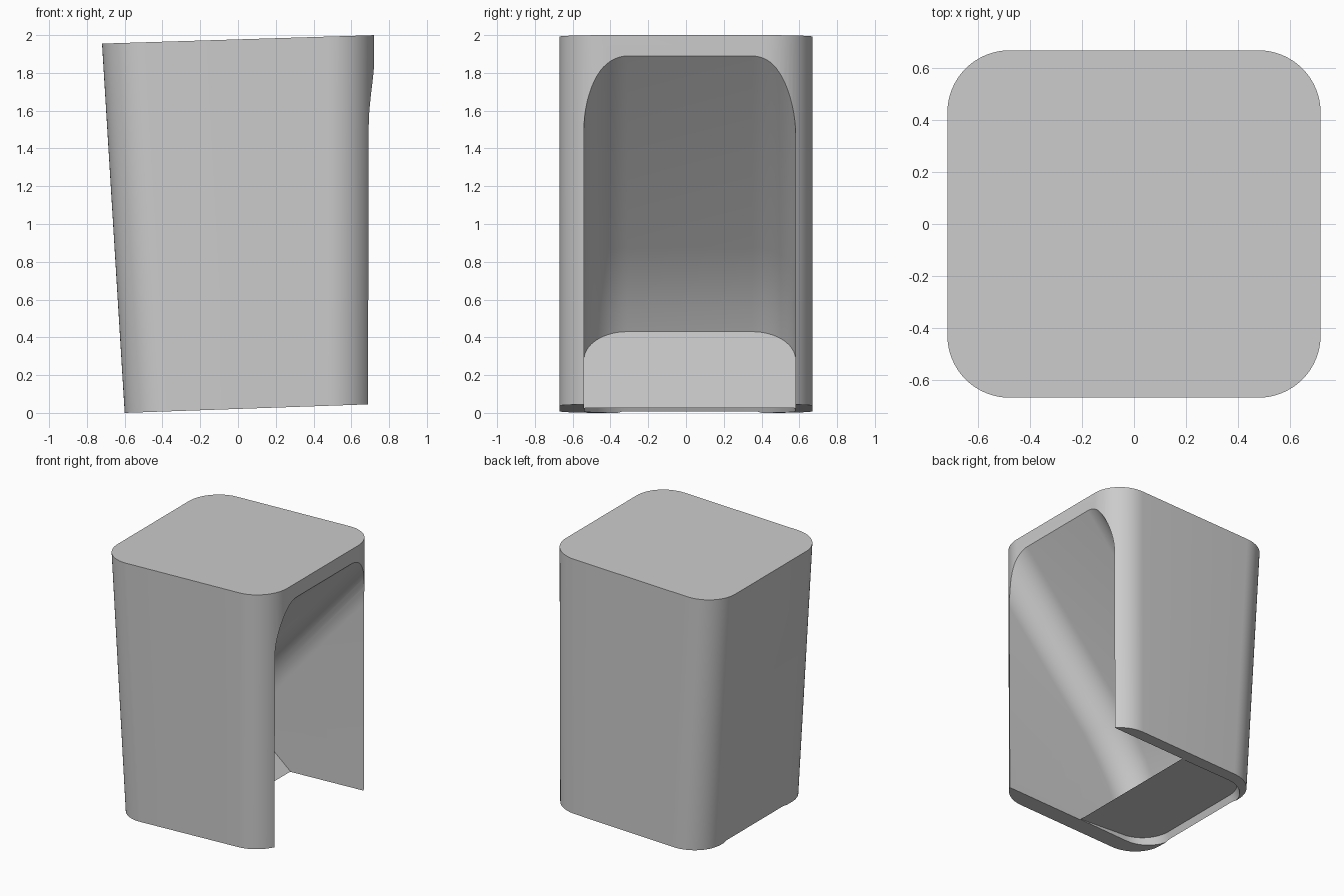
import bpy, bmesh, math
from mathutils import Vector

if "Cube" in bpy.data.objects:
    bpy.data.objects.remove(bpy.data.objects["Cube"], do_unlink=True)

grey = bpy.data.materials.new("plain_grey")
grey.use_nodes = True
colour = (0.6, 0.6, 0.6, 1)
grey.diffuse_color = colour
grey.node_tree.nodes["Principled BSDF"].inputs["Base Color"].default_value = colour


def rounded(x0, x1, y0, y1, radii, steps=16):
    """Outline of a rectangle; radii run counter-clockwise from (x1, y1)."""
    pts = []
    corners = [(x1, y1, -1, -1), (x0, y1, 1, -1), (x0, y0, 1, 1), (x1, y0, -1, 1)]
    for i, ((cx, cy, sx, sy), r) in enumerate(zip(corners, radii)):
        if r == 0:
            pts.append((cx, cy))
            continue
        for k in range(steps + 1):
            a = math.pi / 2 * (i + k / steps)
            pts.append((cx + sx * r + r * math.cos(a), cy + sy * r + r * math.sin(a)))
    return pts


def loft(name, rings):
    """Closed solid through rings of equal length."""
    bm = bmesh.new()
    rows = [[bm.verts.new(p) for p in ring] for ring in rings]
    n = len(rows[0])
    for a, b in zip(rows, rows[1:]):
        for i in range(n):
            j = (i + 1) % n
            bm.faces.new((a[i], a[j], b[j], b[i]))
    bm.faces.new(rows[0][::-1])
    bm.faces.new(rows[-1])
    bmesh.ops.recalc_face_normals(bm, faces=bm.faces)
    mesh = bpy.data.meshes.new(name)
    bm.to_mesh(mesh)
    bm.free()
    obj = bpy.data.objects.new(name, mesh)
    obj.data.materials.append(grey)
    bpy.context.collection.objects.link(obj)
    return obj


# Tapered body with slightly sloping ends
base = rounded(-0.6, 0.715, -0.67, 0.67, [0.24] * 4)
crown = rounded(-0.72, 0.72, -0.67, 0.67, [0.24] * 4)
body = loft("stool_body", [
    [(x, y, (x + 0.6) * 0.035) for x, y in base],
    [(x, y, 1.955 + (x + 0.72) * 0.031) for x, y in crown]])

# Slanted cavity: a section with rounded upper edges follows the ceiling path
left, right, edge = 0.58, -0.54, 0.23
ramp = Vector((0.48, 0, -0.405)).normalized()
section = rounded(-3, 0, right, left, [edge, 0, 0, edge])
path = [(-0.44, 0.43), (-0.38, 0.555), (-0.29, 0.705), (-0.17, 0.875),
        (0.72, 1.89), (1.6, 2.89)]
cavity = loft("cavity_cutter", [
    [Vector((px, y, pz)) - ramp * d for d, y in section] for px, pz in path])

# Shallow flared recess under the foot
under = rounded(-0.58, 0.3, right + 0.005, left - 0.005, [0, 0.22, 0.22, 0])
flare = rounded(-0.63, 0.3, right - 0.005, left + 0.005, [0, 0.22, 0.22, 0])
recess = loft("recess_cutter", [
    [(x, y, -0.06) for x, y in flare],
    [(x, y, 0.025 - (x - 0.04) * 0.05) for x, y in under]])

bpy.context.view_layer.objects.active = body
for cutter in (cavity, recess):
    cutter.hide_render = True
    cut = body.modifiers.new(cutter.name, "BOOLEAN")
    cut.operation = "DIFFERENCE"
    cut.solver = "EXACT"
    cut.object = cutter
    bpy.ops.object.modifier_apply(modifier=cut.name)
    bpy.data.objects.remove(cutter, do_unlink=True)

bpy.ops.object.select_all(action="DESELECT")
body.select_set(True)
bpy.ops.object.shade_smooth_by_angle(angle=math.radians(25))
